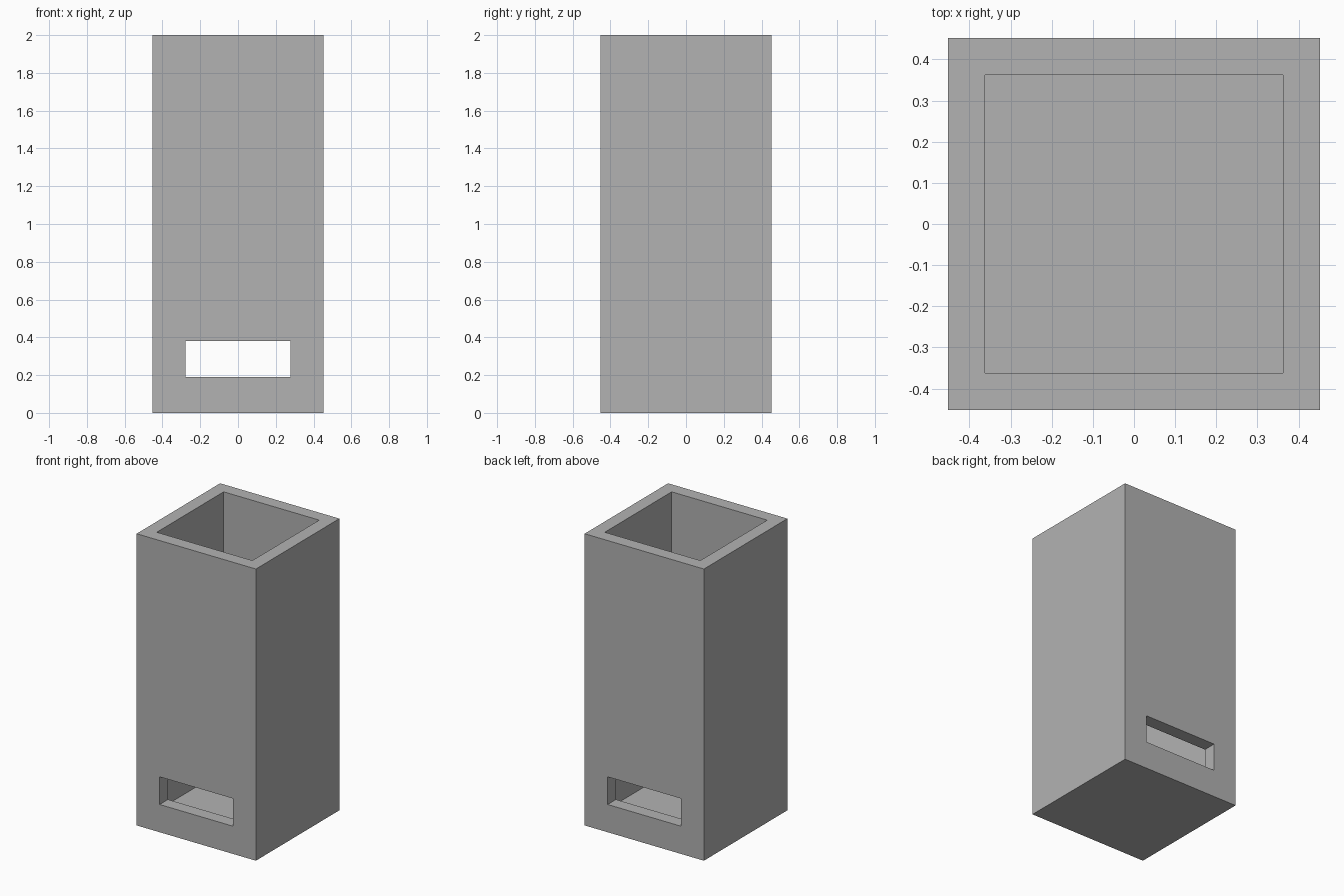
import bpy

cube = bpy.data.objects.get("Cube")
if cube:
    bpy.data.objects.remove(cube, do_unlink=True)

HALF, HEIGHT, WALL = 0.4525, 2.0, 0.09
SLOT_HALF, SLOT_LOW, SLOT_HIGH = 0.2775, 0.19, 0.38


def box(name, half_x, half_y, low, high):
    bpy.ops.mesh.primitive_cube_add(size=2, location=(0, 0, (low + high) / 2))
    obj = bpy.context.object
    obj.name = name
    obj.scale = (half_x, half_y, (high - low) / 2)
    bpy.ops.object.transform_apply(location=True, rotation=False, scale=True)
    return obj


def cut(target, cutter):
    mod = target.modifiers.new("cut", "BOOLEAN")
    mod.operation = "DIFFERENCE"
    mod.solver = "EXACT"
    mod.object = cutter
    cutter.hide_render = True
    bpy.context.view_layer.objects.active = target
    bpy.ops.object.modifier_apply(modifier=mod.name)
    bpy.data.objects.remove(cutter, do_unlink=True)


# Plain grey material
grey = bpy.data.materials.new("plain grey")
grey.use_nodes = True
colour = (0.448, 0.448, 0.448, 1)
grey.diffuse_color = colour
grey.node_tree.nodes["Principled BSDF"].inputs["Base Color"].default_value = colour

# Tall square box, open at the top, with a solid floor
body = box("box_body", HALF, HALF, 0, HEIGHT)
inner = HALF - WALL
cut(body, box("cavity_cutter", inner, inner, WALL, HEIGHT + WALL))

# Slot through the front and back walls
cut(body, box("slot_cutter", SLOT_HALF, HALF + WALL, SLOT_LOW, SLOT_HIGH))

body.data.materials.clear()
body.data.materials.append(grey)
for face in body.data.polygons:
    face.material_index = 0
    face.use_smooth = False
